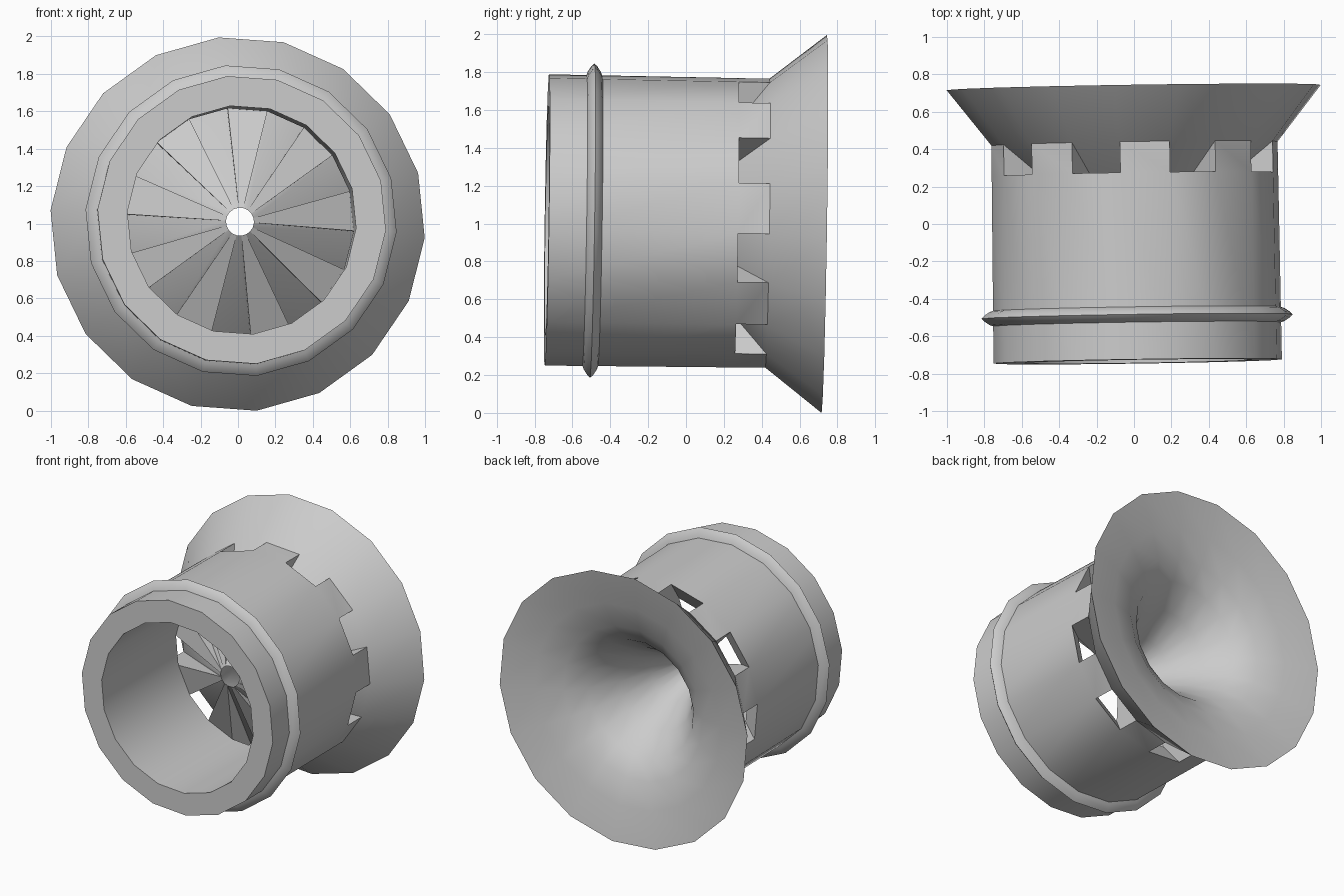
import bpy
import bmesh
from math import radians, sin, cos
from mathutils import Matrix

if "Cube" in bpy.data.objects:
    bpy.data.objects.remove(bpy.data.objects["Cube"], do_unlink=True)

SIDES = 18
ALL = range(SIDES)
NOTCH = [k for k in ALL if k % 2 == 1]     # open sectors
TOOTH = [k for k in ALL if k % 2 == 0]     # sectors carrying teeth and blades
# The whole body leans slightly off the y axis
PLACE = (Matrix.Translation((0.009, 0, 1.008)) @ Matrix.Rotation(0.015, 4, "Z")
         @ Matrix.Rotation(-0.015, 4, "X"))

grey = bpy.data.materials.new("plain grey")
grey.use_nodes = True
COLOUR = (0.6, 0.6, 0.6, 1)
grey.diffuse_color = COLOUR
grey.node_tree.nodes["Principled BSDF"].inputs["Base Color"].default_value = COLOUR


def point(r, y, k):
    a = radians(-4.2 + 20 * k)
    return (r * cos(a), y, r * sin(a))


def sweep(bm, profile, sectors):
    """Lathe a (radius, y) profile around y over the chosen sectors."""
    for k in sectors:
        for (r0, y0), (r1, y1) in zip(profile, profile[1:]):
            corners = [point(r0, y0, k), point(r0, y0, k + 1),
                       point(r1, y1, k + 1), point(r1, y1, k)]
            bm.faces.new([bm.verts.new(c) for c in corners])


def side_walls(bm, outline, sectors):
    """Close both radial sides of each chosen sector."""
    for k in sectors:
        for edge in (k, k + 1):
            ring = [point(r, y, edge) for r, y in outline]
            if edge == k:
                ring.reverse()
            bm.faces.new([bm.verts.new(c) for c in ring])


def finish(bm, name):
    bmesh.ops.remove_doubles(bm, verts=bm.verts, dist=0.0005)
    bmesh.ops.recalc_face_normals(bm, faces=bm.faces)
    mesh = bpy.data.meshes.new(name)
    bm.to_mesh(mesh)
    bm.free()
    mesh.materials.append(grey)
    obj = bpy.data.objects.new(name, mesh)
    bpy.context.collection.objects.link(obj)
    obj.matrix_world = PLACE
    bpy.ops.object.select_all(action="DESELECT")
    obj.select_set(True)
    bpy.context.view_layer.objects.active = obj
    bpy.ops.object.shade_smooth_by_angle(angle=radians(28))


# Key points of the section, as (radius, y)
wall_in, wall_out = (0.613, 0.15), (0.768, 0.265)
tooth_tip = (0.767, 0.43)
hub = (0.075, -0.11)

# Thick tube with notched back edge, teeth and inward fan blades
bm = bmesh.new()
sweep(bm, [wall_in, (0.613, -0.735), (0.773, -0.735), wall_out], ALL)
sweep(bm, [wall_out, wall_in], NOTCH)
sweep(bm, [wall_out, tooth_tip], TOOTH)
sweep(bm, [hub, wall_in], TOOTH)
side_walls(bm, [wall_in, wall_out, tooth_tip, hub], TOOTH)
finish(bm, "notched_tube")

# Rear flare with the horn-shaped inner surface
bm = bmesh.new()
sweep(bm, [hub, tooth_tip, (1.003, 0.73), (0.75, 0.68), (0.56, 0.62),
           (0.43, 0.53), (0.3, 0.35), (0.18, 0.13), hub], ALL)
finish(bm, "flared_horn")

# Rounded bead around the front of the tube
bm = bmesh.new()
sweep(bm, [(0.76, -0.54), (0.79, -0.53), (0.82, -0.51), (0.834, -0.495),
           (0.82, -0.48), (0.79, -0.46), (0.76, -0.45), (0.76, -0.54)], ALL)
finish(bm, "bead_ring")
